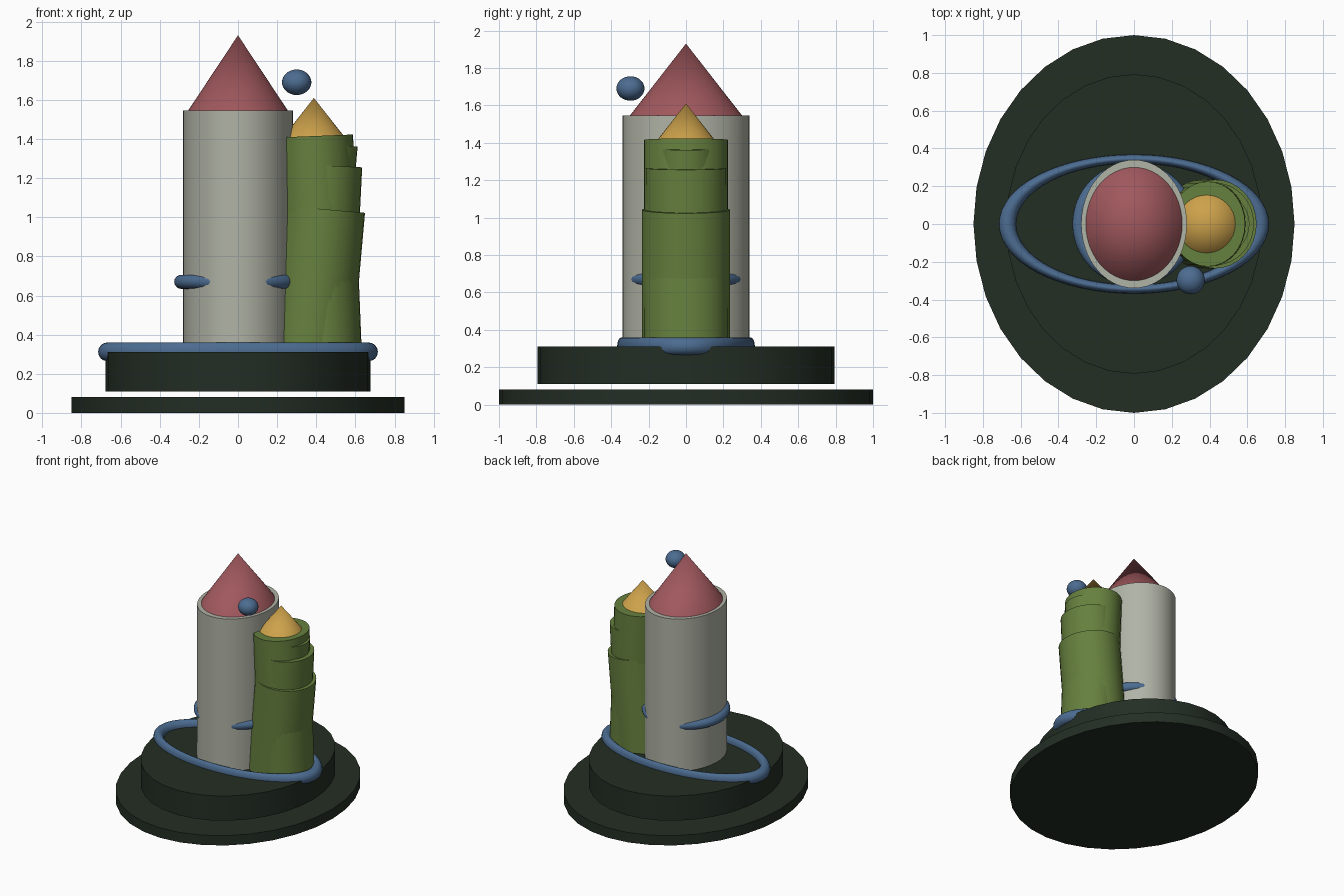
import bpy
import bmesh
from math import radians
from mathutils import Matrix, Vector

cube = bpy.data.objects.get("Cube")
if cube:
    bpy.data.objects.remove(cube, do_unlink=True)


def linear(c):
    c /= 255
    return c / 12.92 if c <= 0.04045 else ((c + 0.055) / 1.055) ** 2.4


def material(name, *rgb):
    mat = bpy.data.materials.new(name)
    mat.use_nodes = True
    color = (*[linear(c) for c in rgb], 1)
    mat.diffuse_color = color
    bsdf = mat.node_tree.nodes["Principled BSDF"]
    bsdf.inputs["Base Color"].default_value = color
    return mat


DARK = material("dark green", 35, 46, 36)
STONE = material("stone grey", 176, 179, 166)
RED = material("dusty red", 160, 88, 93)
GOLD = material("gold", 205, 162, 75)
MOSS = material("moss green", 102, 128, 62)
BLUE = material("slate blue", 76, 108, 145)


def finish(obj, name, mat):
    obj.name = obj.data.name = name
    obj.data.materials.append(mat)
    bpy.ops.object.select_all(action="DESELECT")
    obj.select_set(True)
    bpy.context.view_layer.objects.active = obj
    bpy.ops.object.shade_smooth_by_angle(angle=radians(30))


def column(name, base, top, rx, ry, mat, tip=1, sides=32):
    """Elliptical cylinder or cone between two points."""
    base, top = Vector(base), Vector(top)
    axis = top - base
    turn = Vector((0, 0, 1)).rotation_difference(axis).to_matrix().to_4x4()
    place = Matrix.Translation((base + top) / 2) @ turn @ Matrix.Diagonal((rx, ry, axis.length, 1))
    bm = bmesh.new()
    bmesh.ops.create_cone(bm, cap_ends=True, segments=sides, radius1=1,
                          radius2=tip, depth=1, matrix=place)
    mesh = bpy.data.meshes.new(name)
    bm.to_mesh(mesh)
    bm.free()
    obj = bpy.data.objects.new(name, mesh)
    bpy.context.collection.objects.link(obj)
    finish(obj, name, mat)


def ring(name, z, major, minor, scale):
    bpy.ops.mesh.primitive_torus_add(major_radius=major, minor_radius=minor,
                                     major_segments=64, minor_segments=16,
                                     location=(0, 0, z))
    obj = bpy.context.object
    obj.scale = scale
    finish(obj, name, BLUE)


# Stepped base
column("base_plate", (0, 0, 0), (0, 0, 0.08), 0.85, 1, DARK)
column("plinth", (0, 0, 0.11), (0, 0, 0.31), 0.677, 0.793, DARK)

# Main tower and roof
column("tower", (0, 0, 0.25), (0, 0, 1.545), 0.28, 0.34, STONE, sides=48)
column("tower_roof", (0, 0, 1.545), (0, 0, 1.93), 0.255, 0.3, RED, tip=0, sides=48)

# Side turret made of overlapping leaning shells
for name, base_x, top_x, top_z, rx, ry in (
        ("turret_core", 0.437, 0.39, 1.415, 0.198, 0.225),
        ("turret_lower_shell", 0.36, 0.43, 1.042, 0.22, 0.235),
        ("turret_middle_shell", 0.385, 0.435, 1.265, 0.2, 0.217),
        ("turret_upper_shell", 0.345, 0.442, 1.375, 0.17, 0.17)):
    column(name, (base_x, 0, 0.25), (top_x, 0, top_z), rx, ry, MOSS)
column("turret_roof", (0.388, 0, 1.4), (0.388, 0, 1.61), 0.165, 0.165, GOLD, tip=0)

# Rings around the plinth and the tower
ring("plinth_ring", 0.312, 0.67, 0.045, (1, 0.515, 1.05))
ring("tower_ring", 0.67, 0.29, 0.036, (1, 1, 1))

# Floating ball
bpy.ops.mesh.primitive_uv_sphere_add(segments=32, ring_count=16, radius=0.075,
                                     location=(0.3, -0.297, 1.69))
ball = bpy.context.object
ball.scale.z = 0.87
finish(ball, "floating_ball", BLUE)
